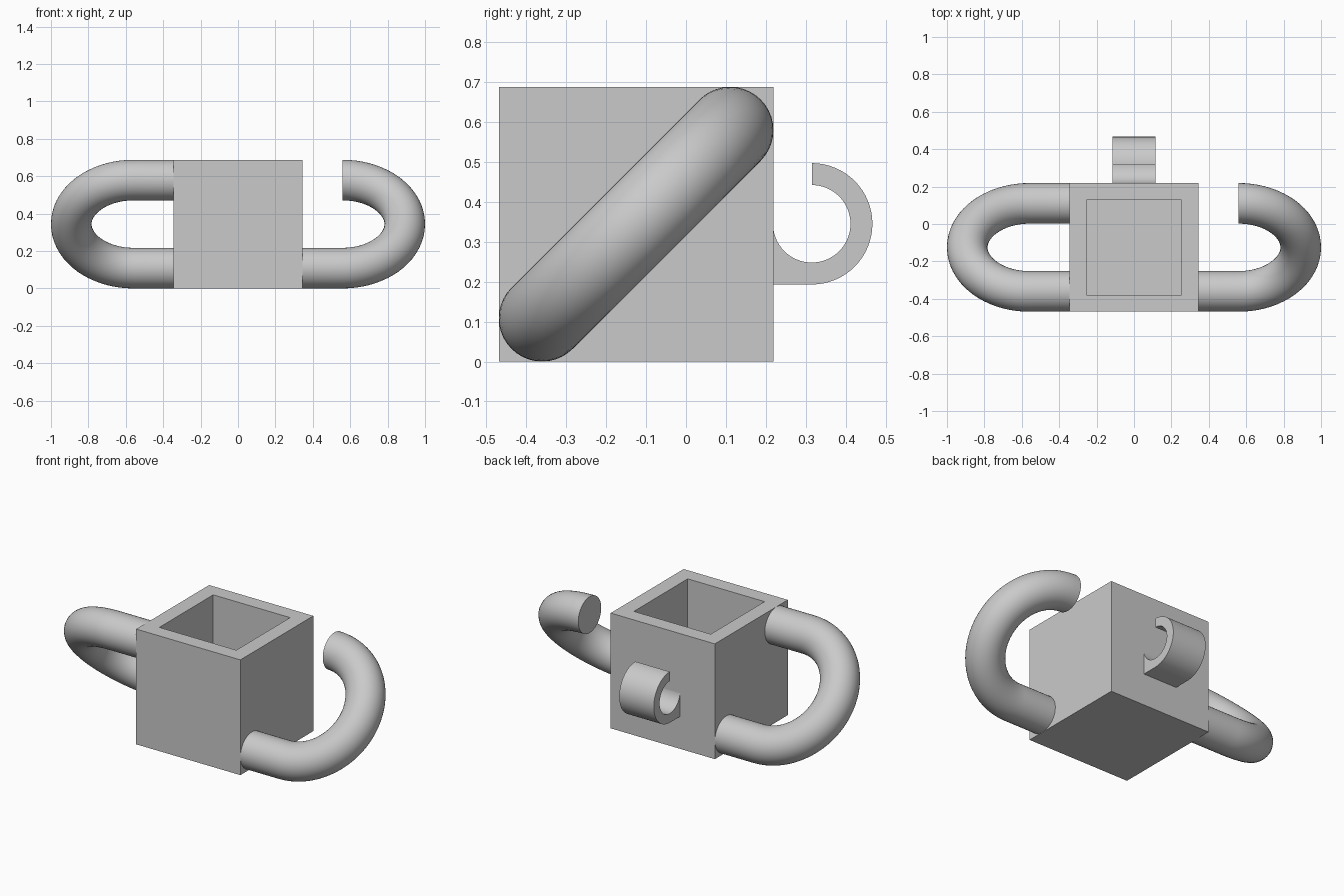
import bpy, bmesh, math
from mathutils import Vector

if "Cube" in bpy.data.objects:
    bpy.data.objects.remove(bpy.data.objects["Cube"])

grey = bpy.data.materials.new("light_grey")
grey.diffuse_color = (0.59, 0.59, 0.59, 1)
grey.use_nodes = True
grey.node_tree.nodes["Principled BSDF"].inputs["Base Color"].default_value = grey.diffuse_color

HALF = 0.344            # half the cube side
CY, CZ = -0.125, 0.344  # cube centre
WALL = 0.09
TUBE_R, BEND_R, BEND_X = 0.1085, 0.333, 0.5585


def finish(name, bm, smooth=False):
    bmesh.ops.recalc_face_normals(bm, faces=bm.faces)
    mesh = bpy.data.meshes.new(name)
    bm.to_mesh(mesh)
    bm.free()
    mesh.materials.append(grey)
    obj = bpy.data.objects.new(name, mesh)
    bpy.context.collection.objects.link(obj)
    if smooth:
        bpy.ops.object.select_all(action='DESELECT')
        obj.select_set(True)
        bpy.context.view_layer.objects.active = obj
        bpy.ops.object.shade_smooth_by_angle(angle=math.radians(35))
    return obj


# Open cube: inset the top face and push it down to form the cavity
bm = bmesh.new()
bmesh.ops.create_cube(bm, size=2 * HALF)
bmesh.ops.translate(bm, verts=bm.verts, vec=(0, CY, CZ))
top = max(bm.faces, key=lambda f: f.calc_center_median().z)
bmesh.ops.inset_region(bm, faces=[top], thickness=WALL, use_even_offset=True)
cavity = bmesh.ops.extrude_discrete_faces(bm, faces=[top])["faces"][0]
bmesh.ops.translate(bm, verts=cavity.verts, vec=(0, 0, -(2 * HALF - WALL)))
finish("open_cube", bm)


# Bent tubes, each lying in a plane tilted 45 degrees, in opposite senses
def bent_tube(name, side, closed_loop):
    diag = Vector((0, side, 1)).normalized()
    normal = Vector((0, 1, -side)).normalized()
    centre = Vector((0, CY, CZ))
    wall = HALF - 0.004
    # path entries: x, offset along the diagonal, bend angle
    path = [(wall, -BEND_R, -math.pi / 2)]
    for i in range(37):
        a = -math.pi / 2 + math.pi * i / 36
        path.append((BEND_X + BEND_R * math.cos(a), BEND_R * math.sin(a), a))
    if closed_loop:
        path.append((wall, BEND_R, math.pi / 2))
    bm = bmesh.new()
    rings, n = [], 40
    for x, d, a in path:
        p = centre + Vector((side * x, 0, 0)) + diag * d
        out = Vector((side * math.cos(a), 0, 0)) + diag * math.sin(a)
        rings.append([bm.verts.new(p + TUBE_R * (out * math.cos(t) + normal * math.sin(t)))
                      for t in (2 * math.pi * k / n for k in range(n))])
    for r, s in zip(rings, rings[1:]):
        for k in range(n):
            bm.faces.new((r[k], r[(k + 1) % n], s[(k + 1) % n], s[k]))
    bm.faces.new(rings[0])
    bm.faces.new(rings[-1])
    finish(name, bm, True)


bent_tube("loop_handle", -1, True)
bent_tube("open_hook_handle", 1, False)

# Back clip: C-shaped profile in the yz plane, extruded along x
HY, HZ, R_OUT, R_IN, HALF_W = 0.315, 0.345, 0.152, 0.097, 0.114


def arc(radius, start, end, steps):
    for i in range(steps + 1):
        a = math.radians(start + (end - start) * i / steps)
        yield HY + radius * math.cos(a), HZ + radius * math.sin(a)


outer = list(arc(R_OUT, 90, -90, 32)) + [(CY + HALF, HZ - R_OUT)]
inner = list(arc(R_IN, -180, 90, 48))
bm = bmesh.new()
face = bm.faces.new([bm.verts.new((-HALF_W, y, z)) for y, z in outer + inner])
side = bmesh.ops.extrude_face_region(bm, geom=[face])["geom"]
bmesh.ops.translate(bm, verts=[v for v in side if isinstance(v, bmesh.types.BMVert)],
                    vec=(2 * HALF_W, 0, 0))
# keep the starting cap so the clip is closed on both sides
if not any(f.calc_center_median().x < -HALF_W + 1e-4 for f in bm.faces):
    bm.faces.new([v for v in bm.verts if v.co.x < 0])
finish("back_clip", bm, True)
